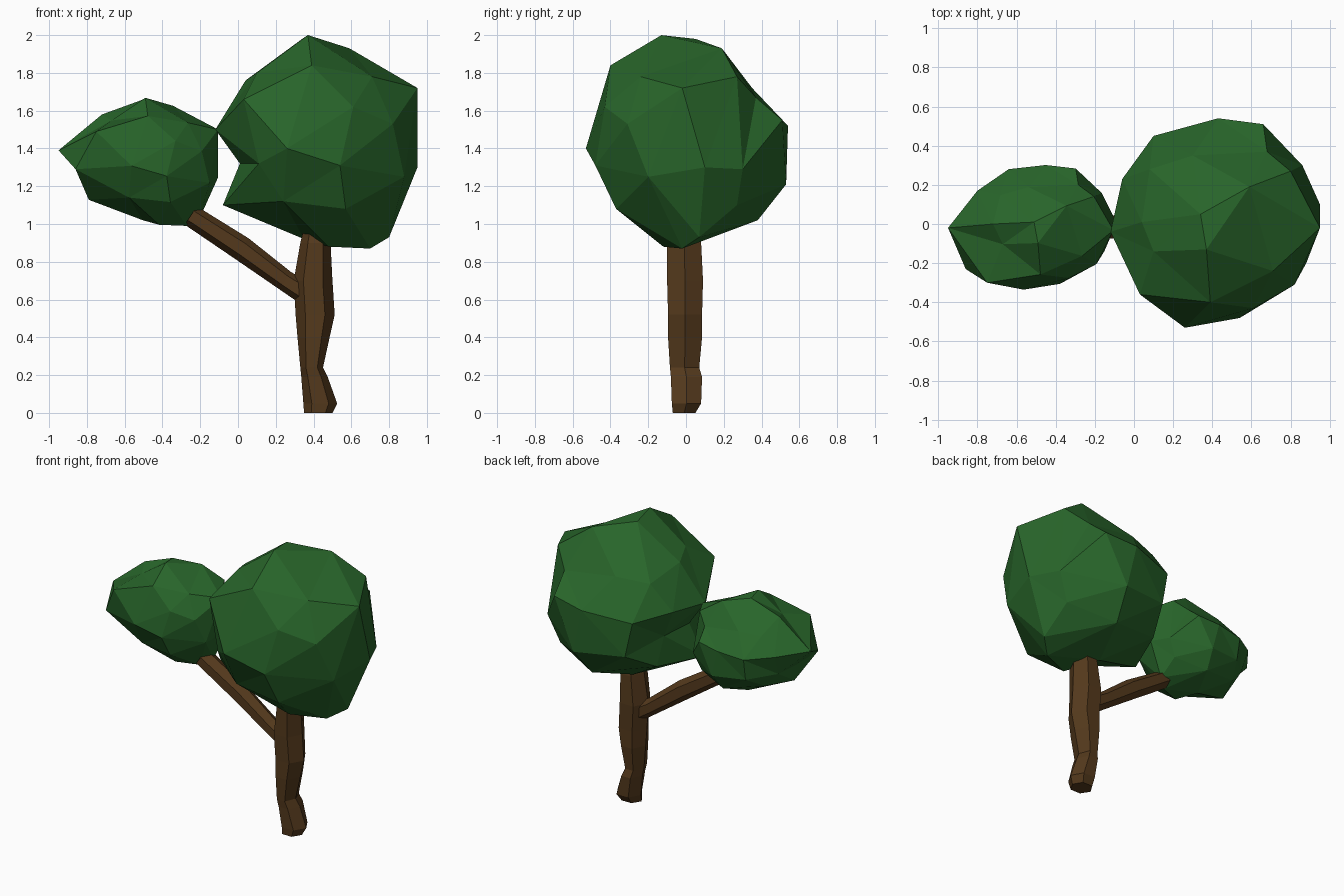
import bpy, bmesh, math
from mathutils import Vector


def material(name, rgb):
    m = bpy.data.materials.new(name)
    m.diffuse_color = (*rgb, 1)
    return m


LEAF = material("leaf green", (0.021, 0.130, 0.023))
BARK = material("bark brown", (0.090, 0.042, 0.012))


def finish(bm, name, mat):
    bmesh.ops.recalc_face_normals(bm, faces=bm.faces[:])
    me = bpy.data.meshes.new(name)
    bm.to_mesh(me)
    bm.free()
    me.materials.append(mat)
    ob = bpy.data.objects.new(name, me)
    bpy.context.collection.objects.link(ob)
    return ob


# Faceted crown: lumps on a sphere are triangulated, then moved to their real radius
CROWN = [
    # top
    (.37, -.13, 2.0), (.34, .05, 1.98), (.59, .19, 1.93), (.39, -.40, 1.84),
    (.71, -.24, 1.78), (.80, .27, 1.78), (.04, .01, 1.76), (.10, -.14, 1.80),
    (.30, .35, 1.72), (.08, .28, 1.70),
    # middle
    (.03, -.36, 1.66), (.61, -.43, 1.62), (.82, -.31, 1.53), (.95, -.02, 1.72),
    (.68, .37, 1.67), (.66, .51, 1.55), (.10, .45, 1.48), (-.06, .23, 1.52),
    (-.12, -.04, 1.50), (.26, -.53, 1.40), (.43, .54, 1.52), (.11, -.38, 1.32),
    (.01, -.05, 1.32), (.03, .20, 1.32), (.54, -.48, 1.31), (.95, .10, 1.30),
    (.86, .30, 1.29), (.88, -.20, 1.25), (.50, .53, 1.21), (.15, .46, 1.24),
    # underside
    (-.08, -.08, 1.10), (.24, -.36, 1.12), (.57, -.37, 1.08), (.05, .25, 1.12),
    (.78, .27, 1.10), (.46, .38, 1.02), (.80, .07, .93), (.70, -.02, .87),
    (.48, -.12, .88), (.35, .08, .92),
]
CENTRE = Vector((.42, 0, 1.42))

# Lumps on the left of the small crown that are drawn out to a point
DRAWN_OUT = {
    (-.12, -.04, 1.50): (-.95, -.02, 1.39),
    (.03, -.36, 1.66): (-.75, -.30, 1.49),
    (.11, -.38, 1.32): (-.86, -.23, 1.29),
    (-.06, .23, 1.52): (-.80, .17, 1.38),
    (.01, -.05, 1.32): (-.83, -.02, 1.26),
    (.03, .20, 1.32): (-.79, .11, 1.24),
    (.10, .45, 1.48): (-.64, .28, 1.36),
    (.04, .01, 1.76): (-.72, 0, 1.58),
}


def crown(name, place):
    bm = bmesh.new()
    pairs = []
    for p in CROWN:
        d = (Vector(p) - CENTRE).normalized()
        pairs.append((bm.verts.new(d), place(p)))
    bmesh.ops.convex_hull(bm, input=bm.verts[:])
    for v, co in pairs:
        v.co = co
    return finish(bm, name, LEAF)


def small_place(p):
    # same crown, squashed
    x, y, z = p
    squashed = (-.105 + (x - .95) * .665, y * .595 - .02, .99 + (z - .87) * .60)
    return DRAWN_OUT.get(p, squashed)


crown("large_crown", lambda p: p)
crown("small_crown", small_place)


# Six-sided tubes: rings of (centre, axis a, axis b)
def tube(name, rings, sides=6):
    bm = bmesh.new()
    loops = []
    for c, a, b in rings:
        loop = []
        for i in range(sides):
            t = math.tau * i / sides
            loop.append(bm.verts.new(Vector(c) + Vector(a) * math.cos(t) + Vector(b) * math.sin(t)))
        loops.append(loop)
    for lo, hi in zip(loops, loops[1:]):
        for i in range(sides):
            j = (i + 1) % sides
            bm.faces.new((lo[i], lo[j], hi[j], hi[i]))
    bm.faces.new(loops[0])
    bm.faces.new(loops[-1])
    return finish(bm, name, BARK)


# Crooked trunk: (left x, right x, front y, back y, z)
trunk = []
for x0, x1, y0, y1, z in [
    (.35, .50, -.07, .05, 0), (.346, .525, -.075, .08, .05), (.335, .475, -.08, .085, .19),
    (.33, .45, -.085, .07, .24), (.315, .485, -.095, .085, .40), (.305, .512, -.095, .085, .52),
    (.295, .50, -.10, .09, .70), (.33, .49, -.10, .08, .90), (.36, .48, -.07, .06, 1.02),
]:
    trunk.append((((x0 + x1) / 2, (y0 + y1) / 2, z),
                  ((x1 - x0) / 2, 0, 0), (0, (y1 - y0) / 2 / .866, 0)))
tube("trunk", trunk)

# Branch rising left to the small crown: (x, y, z, half thickness, half depth)
branch = []
for x, y, z, r, d in [(.36, 0, .63, .06, .05), (.25, 0, .70, .055, .05),
                      (.02, -.01, .87, .065, .055), (-.25, -.02, 1.045, .058, .06)]:
    branch.append(((x, y, z), (r * .55, 0, r * .84), (0, d / .866, 0)))
tube("branch", branch)
